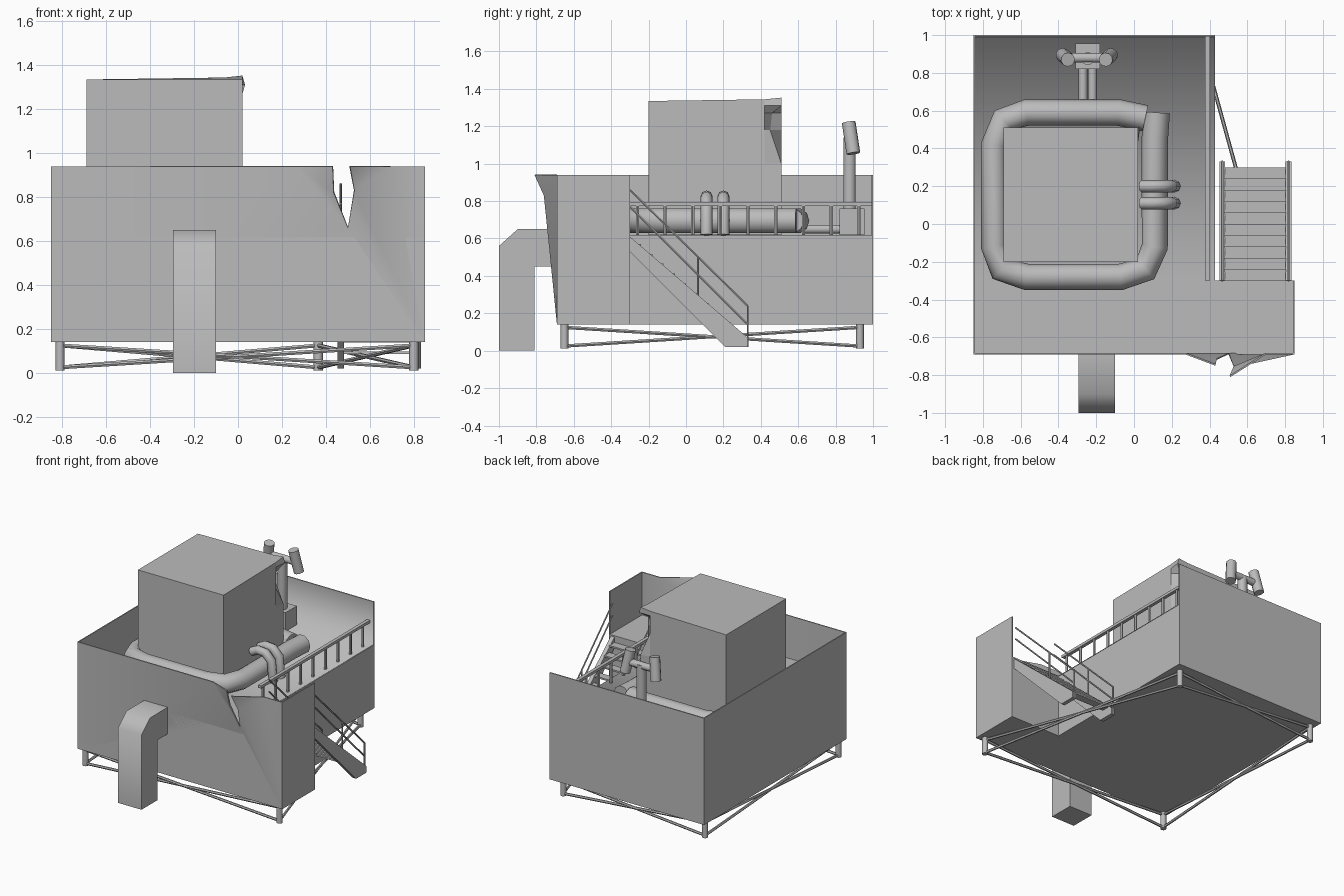
import bpy, bmesh, math
from mathutils import Vector

cube = bpy.data.objects.get("Cube")
if cube:
    bpy.data.objects.remove(cube, do_unlink=True)

GREY = bpy.data.materials.new("plain grey")
GREY.use_nodes = True
GREY.diffuse_color = (0.5, 0.5, 0.5, 1)
GREY.node_tree.nodes["Principled BSDF"].inputs["Base Color"].default_value = (0.5, 0.5, 0.5, 1)

BASE, DECK, TOP = 0.14, 0.62, 0.94
LEFT, INNER, RIGHT = -0.85, 0.43, 0.85
FRONT, STEP, BACK = -0.69, -0.30, 1.0
T = 0.008


def select(ob):
    bpy.ops.object.select_all(action='DESELECT')
    ob.select_set(True)
    bpy.context.view_layer.objects.active = ob


def smooth(ob, degrees=45):
    select(ob)
    bpy.ops.object.shade_smooth_by_angle(angle=math.radians(degrees))


def mesh(name, verts, faces, recalc=True):
    me = bpy.data.meshes.new(name)
    me.from_pydata(verts, [], faces)
    if recalc:
        bm = bmesh.new()
        bm.from_mesh(me)
        bmesh.ops.recalc_face_normals(bm, faces=bm.faces)
        bm.to_mesh(me)
        bm.free()
    me.materials.append(GREY)
    ob = bpy.data.objects.new(name, me)
    bpy.context.collection.objects.link(ob)
    return ob


def loft(name, rings):
    """Closed skin through rings that have equal point counts."""
    n = len(rings[0])
    verts = [p for r in rings for p in r]
    faces = [tuple(range(n)), tuple(range(len(verts) - n, len(verts)))]
    for k in range(len(rings) - 1):
        for i in range(n):
            j = (i + 1) % n
            faces.append((k * n + i, k * n + j, k * n + n + j, k * n + n + i))
    return mesh(name, verts, faces)


def box(name, x0, x1, y0, y1, z0, z1):
    rect = [(x0, y0), (x1, y0), (x1, y1), (x0, y1)]
    return loft(name, [[(x, y, z) for x, y in rect] for z in (z0, z1)])


def side_profile(name, points, x0, x1):
    return loft(name, [[(x, y, z) for y, z in points] for x in (x0, x1)])


def tube(name, points, radius, res=3):
    cu = bpy.data.curves.new(name, 'CURVE')
    cu.dimensions = '3D'
    cu.bevel_depth = radius
    cu.bevel_resolution = res
    cu.use_fill_caps = True
    sp = cu.splines.new('POLY')
    sp.points.add(len(points) - 1)
    for p, co in zip(sp.points, points):
        p.co = (*co, 1)
    cu.materials.append(GREY)
    ob = bpy.data.objects.new(name, cu)
    bpy.context.collection.objects.link(ob)
    select(ob)
    bpy.ops.object.convert(target='MESH')
    smooth(bpy.context.object, 50)
    return bpy.context.object


# Hull: L-shaped block
outline = [(LEFT, FRONT), (RIGHT, FRONT), (RIGHT, STEP), (INNER, STEP), (INNER, BACK), (LEFT, BACK)]
loft("hull_block", [[(x, y, z) for x, y in outline] for z in (BASE, DECK - 0.005)])
box("left_wall", LEFT, LEFT + T, FRONT, BACK, BASE, TOP)
box("back_wall", LEFT, INNER, BACK - T, BACK, BASE, TOP)
box("right_wall", RIGHT - T, RIGHT, FRONT, STEP, BASE, TOP)

# Deck: flat front strip, rear sheet curving softly into the back wall lining
box("front_deck", LEFT, RIGHT, FRONT + T, STEP, DECK - 0.006, DECK)
yb = BACK - T - 0.001
rear = mesh("rear_deck",
            [(LEFT, STEP, DECK), (INNER, STEP, DECK), (INNER, yb, DECK),
             (LEFT, yb, DECK), (INNER, yb, TOP), (LEFT, yb, TOP)],
            [(0, 1, 2, 3), (3, 2, 4, 5)], recalc=False)
rear.data.shade_smooth()

# Front wall, split and bent outward near the top
wall = mesh("torn_front_wall",
            [(LEFT, FRONT, BASE), (RIGHT, FRONT, BASE), (RIGHT, FRONT, TOP),
             (0.70, FRONT, TOP), (0.51, -0.81, TOP), (0.53, -0.76, 0.83),
             (0.50, FRONT, 0.66), (0.435, -0.72, 0.82), (0.43, -0.75, TOP),
             (0.27, FRONT, TOP), (LEFT, FRONT, TOP)],
            [(0, 9, 10), (0, 6, 9), (6, 7, 9), (7, 8, 9), (0, 1, 6),
             (1, 2, 3), (1, 3, 5), (1, 5, 6), (3, 4, 5)], recalc=False)
mod = wall.modifiers.new("thickness", 'SOLIDIFY')
mod.thickness = T
select(wall)
bpy.ops.object.modifier_apply(modifier=mod.name)
smooth(wall, 50)

# Housing with one crumpled corner: (z, corner x shift, corner y shift)
rings = []
for z, dx, dy in [(DECK, 0, 0), (1.0, 0, 0), (1.18, -0.05, -0.06),
                  (1.27, -0.04, -0.05), (1.31, 0.012, 0), (1.335, 0, 0)]:
    lift = 0.018 if z > 1.32 else 0
    rings.append([(-0.69, -0.2, z), (0.02, -0.2, z), (0.02, 0.42, z + lift * 0.5),
                  (0.02 + dx, 0.51 + dy, z + lift), (-0.06, 0.51, z + lift * 0.5),
                  (-0.69, 0.51, z)])
loft("housing", rings)

# Pipe ring around the housing, broken at one corner
ring = [(0.12, 0.59), (0.11, 0.45), (0.11, -0.12), (0.06, -0.24), (-0.07, -0.28),
        (-0.57, -0.28), (-0.70, -0.24), (-0.74, -0.12), (-0.74, 0.42),
        (-0.69, 0.55), (-0.57, 0.59), (-0.08, 0.59), (0.06, 0.56)]
tube("ring_pipe", [(x, y, 0.695) for x, y in ring], 0.07)

# Two hooked pipes over the ring
for i, y in enumerate((0.11, 0.20)):
    tube(f"hook_pipe_{i + 1}", [(0.04, y, 0.80), (0.09, y, 0.825), (0.15, y, 0.82),
                                (0.20, y, 0.77), (0.215, y, DECK)], 0.032, 2)

# Exhaust stack with two splayed nozzles
box("stack_base", -0.31, -0.18, 0.82, 0.955, DECK, 0.76)
tube("stack_pipe", [(-0.245, 0.875, 0.70), (-0.245, 0.875, 1.14)], 0.034)
tube("stack_arm", [(-0.36, 0.88, 1.13), (-0.14, 0.88, 1.13)], 0.026)
for side in (-1, 1):
    x = -0.25 + side * 0.10
    tube(f"stack_nozzle_{side}", [(x, 0.87, 1.22), (x + side * 0.028, 0.895, 1.055)], 0.037)
    tube(f"feed_pipe_{side}", [(-0.245 + side * 0.025, 0.62, 0.65),
                               (-0.245 + side * 0.025, 0.83, 0.65)], 0.024)

# Square drain duct on the front
duct = side_profile("front_duct", [(-1, 0), (-0.81, 0), (-0.81, 0.45), (FRONT, 0.45),
                                   (FRONT, 0.65), (-0.9, 0.65), (-1, 0.56)], -0.295, -0.10)
smooth(duct, 60)

# Deck railing
box("deck_rail", 0.376, 0.402, STEP, BACK - T, 0.775, 0.795)
for i in range(9):
    y = -0.26 + i * 0.148
    tube(f"rail_post_{i + 1}", [(0.389, y, DECK), (0.389, y, 0.78)], 0.01, 1)

# Stairs
stringer = [(STEP, 0.61), (0.33, 0.07), (0.33, 0.02), (0.21, 0.02), (STEP, 0.53)]
for name, x0 in (("inner", 0.452), ("outer", 0.803)):
    side_profile(name + "_stringer", stringer, x0, x0 + 0.03)
    x = x0 + 0.015
    for k, (za, zb) in enumerate([(0.86, 0.24), (0.77, 0.14)]):
        tube(f"{name}_handrail_{k + 1}", [(x, STEP, za), (x, 0.33, zb)], 0.006, 1)
    for k, (y, z0, z1) in enumerate([(0.33, 0.02, 0.24), (0.065, 0.28, 0.50)]):
        tube(f"{name}_handrail_post_{k + 1}", [(x, y, z0), (x, y, z1)], 0.006, 1)
for i in range(10):
    y = -0.27 + i * 0.06
    z = 0.57 - i * 0.0525
    box(f"tread_{i + 1}", 0.48, 0.805, y - 0.03, y + 0.03, z - 0.012, z)

# Legs and crossed braces between neighbours
legs = [(-0.81, -0.65), (0.80, -0.65), (0.365, 0.93), (-0.81, 0.93)]
for i, (x, y) in enumerate(legs):
    nx, ny = legs[(i + 1) % 4]
    tube(f"leg_{i + 1}", [(x, y, 0.012), (x, y, BASE + 0.01)], 0.021, 2)
    for k, (za, zb) in enumerate([(0.025, 0.125), (0.125, 0.025)]):
        tube(f"brace_{i + 1}_{k + 1}", [(x, y, za), (nx, ny, zb)], 0.01, 1)
